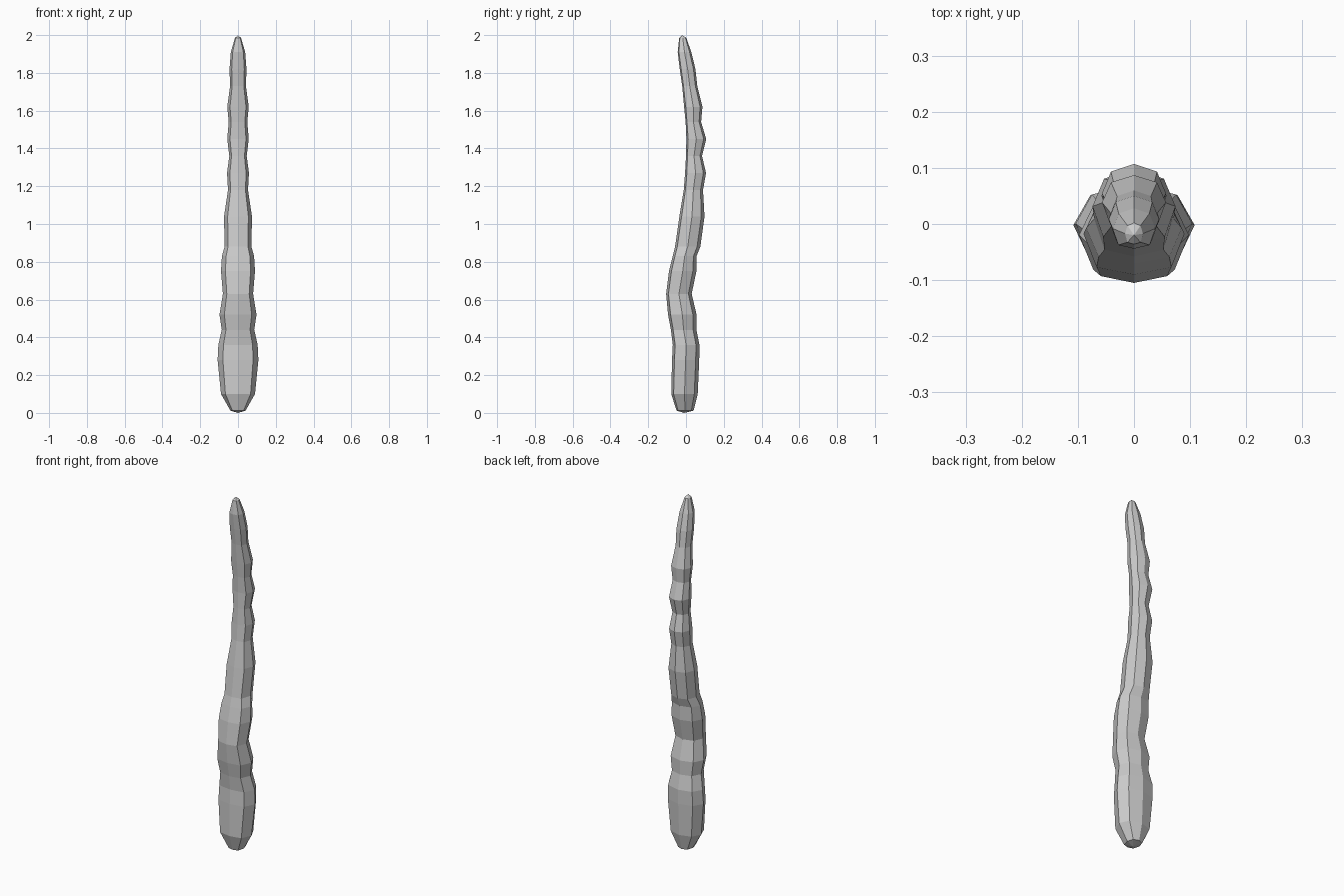
import bpy
import bmesh

# Ring stations up the stalk: height, half width, front y, back y
STATIONS = [
    (0.012, 0.040, -0.050, 0.040),
    (0.10, 0.090, -0.078, 0.062),
    (0.28, 0.108, -0.074, 0.070),
    (0.36, 0.104, -0.070, 0.071),
    (0.44, 0.086, -0.080, 0.055),
    (0.52, 0.098, -0.095, 0.056),
    (0.63, 0.080, -0.105, 0.030),
    (0.75, 0.090, -0.090, 0.055),
    (0.83, 0.085, -0.070, 0.056),
    (0.88, 0.071, -0.058, 0.076),
    (1.04, 0.074, -0.035, 0.098),
    (1.18, 0.053, -0.012, 0.090),
    (1.27, 0.058, -0.005, 0.106),
    (1.36, 0.046, 0.000, 0.085),
    (1.45, 0.057, 0.002, 0.107),
    (1.54, 0.049, -0.002, 0.080),
    (1.62, 0.057, -0.010, 0.087),
    (1.73, 0.042, -0.020, 0.060),
    (1.82, 0.045, -0.033, 0.050),
    (1.91, 0.038, -0.044, 0.028),
    (1.985, 0.016, -0.036, 0.002),
]

# Eight-sided cross-section, flatter towards the front
SECTION = [(0, -1), (0.74, -0.82), (1, 0), (0.72, 0.74),
           (0, 1), (-0.72, 0.74), (-1, 0), (-0.74, -0.82)]

bm = bmesh.new()
rings = []
for z, w, front, back in STATIONS:
    mid, depth = (front + back) / 2, (back - front) / 2
    rings.append([bm.verts.new((x * w, mid + y * depth, z)) for x, y in SECTION])

# Walls between neighbouring rings
n = len(SECTION)
for low, high in zip(rings, rings[1:]):
    for i in range(n):
        j = (i + 1) % n
        bm.faces.new((low[i], low[j], high[j], high[i]))

# Blunt points at both ends
for ring, tip in ((rings[0], (0, -0.01, 0)), (rings[-1], (0, -0.02, 2.0))):
    point = bm.verts.new(tip)
    for i in range(n):
        bm.faces.new((ring[i], ring[(i + 1) % n], point))
bmesh.ops.recalc_face_normals(bm, faces=bm.faces)

mesh = bpy.data.meshes.new("knobbly_stalk")
bm.to_mesh(mesh)
bm.free()
stalk = bpy.data.objects.new("knobbly_stalk", mesh)
bpy.context.collection.objects.link(stalk)

# Plain grey surface
grey = bpy.data.materials.new("light_grey")
grey.diffuse_color = (0.6, 0.6, 0.6, 1)
mesh.materials.append(grey)
